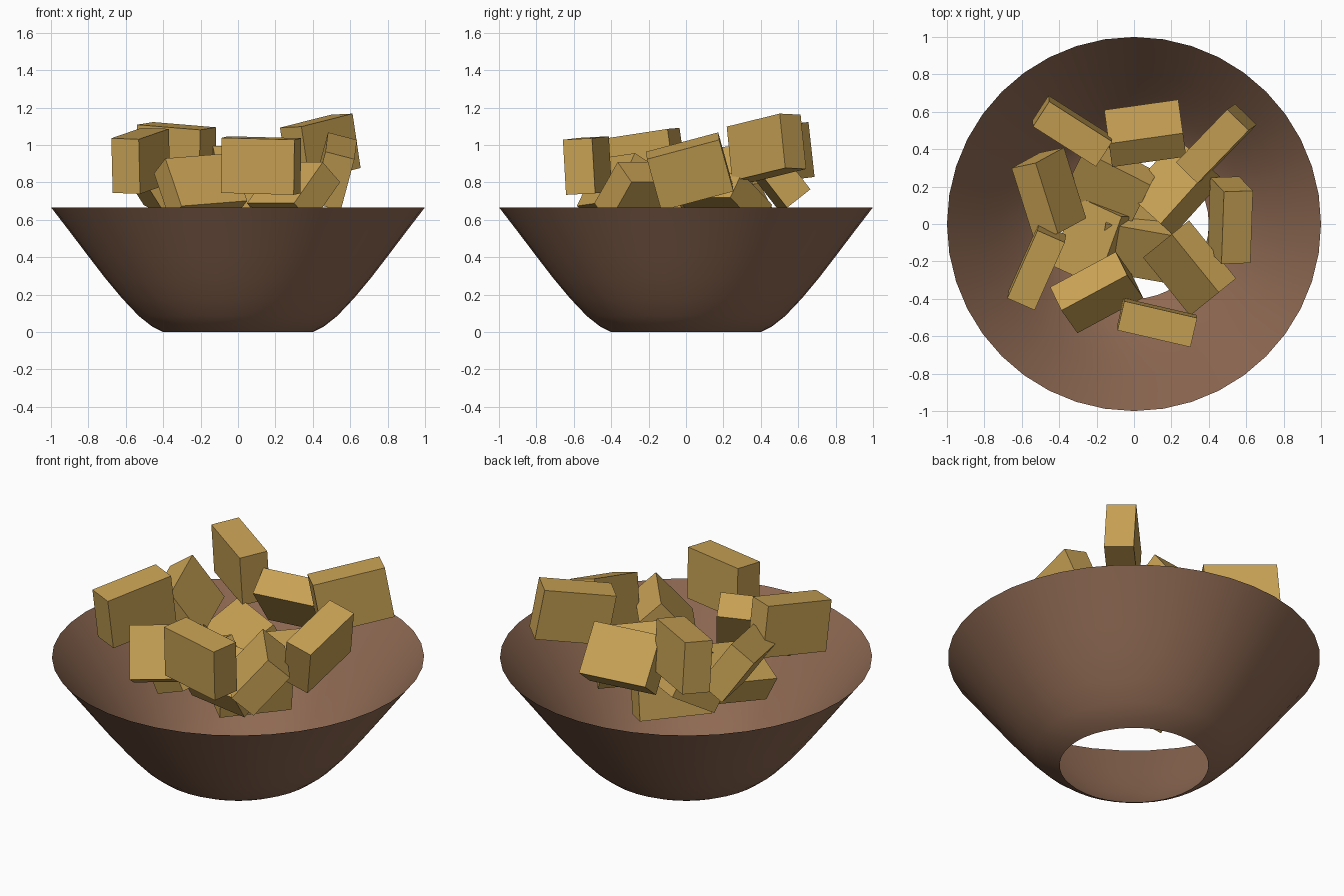
import bpy, bmesh, math
from mathutils import Matrix, Vector

if "Cube" in bpy.data.objects:
    bpy.data.objects.remove(bpy.data.objects["Cube"])


def material(name, color):
    m = bpy.data.materials.new(name)
    m.diffuse_color = (*color, 1)
    m.use_nodes = True
    m.node_tree.nodes["Principled BSDF"].inputs["Base Color"].default_value = m.diffuse_color
    return m


def add_object(name, bm, mat):
    mesh = bpy.data.meshes.new(name)
    bm.to_mesh(mesh)
    bm.free()
    mesh.materials.append(mat)
    ob = bpy.data.objects.new(name, mesh)
    bpy.context.collection.objects.link(ob)
    return ob


bowl_mat = material("bowl_brown", (0.27, 0.14, 0.085))
block_mat = material("block_gold", (0.58, 0.36, 0.09))

# Bowl: thin lathed shell, open at the top and at the base
profile = [(0.4, 0.0), (0.46, 0.03), (0.53, 0.085), (0.62, 0.18),
           (0.71, 0.288), (0.8, 0.405), (0.9, 0.537), (1.0, 0.667)]
SIDES = 40
bm = bmesh.new()
rings = []
for r, z in profile:
    rings.append([bm.verts.new((r * math.cos(2 * math.pi * i / SIDES),
                                r * math.sin(2 * math.pi * i / SIDES), z))
                  for i in range(SIDES)])
for low, high in zip(rings, rings[1:]):
    for i in range(SIDES):
        j = (i + 1) % SIDES
        f = bm.faces.new((low[i], high[i], high[j], low[j]))
        f.smooth = True
add_object("bowl", bm, bowl_mat)

# Blocks: identical boxes; x, y, z, heading, pitch, roll (degrees)
SIZE = (0.4, 0.16, 0.295)
blocks = [
    # upper layer
    (0.06, 0.485, 0.83, 8, 0, 38),
    (0.44, 0.43, 0.985, 46, 10, -2),
    (0.515, 0.02, 0.858, 88, 15, 15),
    (0.297, -0.235, 0.745, -51, 0, -42),
    (0.123, -0.527, 0.89, -13, -1.5, 3),
    (-0.20, -0.366, 0.775, 28.3, 4, -30),
    (-0.52, -0.227, 0.915, 66, 8, 2),
    (-0.455, 0.165, 0.815, 107.5, 8, -35),
    (-0.33, 0.497, 0.955, -32.5, -4, 5),
    # lower layer
    (-0.13, 0.22, 0.66, -27, 0, -60),
    (0.22, 0.20, 0.70, 48, 0, 55),
    (-0.22, -0.09, 0.60, 70, 10, 65),
    (0.03, -0.12, 0.60, -10, 0, -60),
    (0.05, 0.07, 0.50, 50, 0, 10),
]
for n, (x, y, z, heading, pitch, roll) in enumerate(blocks, 1):
    bm = bmesh.new()
    bmesh.ops.create_cube(bm, size=1)
    bmesh.ops.scale(bm, vec=SIZE, verts=bm.verts)
    ob = add_object(f"block_{n:02d}", bm, block_mat)
    rot = (Matrix.Rotation(math.radians(heading), 4, 'Z')
           @ Matrix.Rotation(math.radians(-pitch), 4, 'Y')
           @ Matrix.Rotation(math.radians(roll), 4, 'X'))
    ob.matrix_world = Matrix.Translation(Vector((x, y, z))) @ rot
